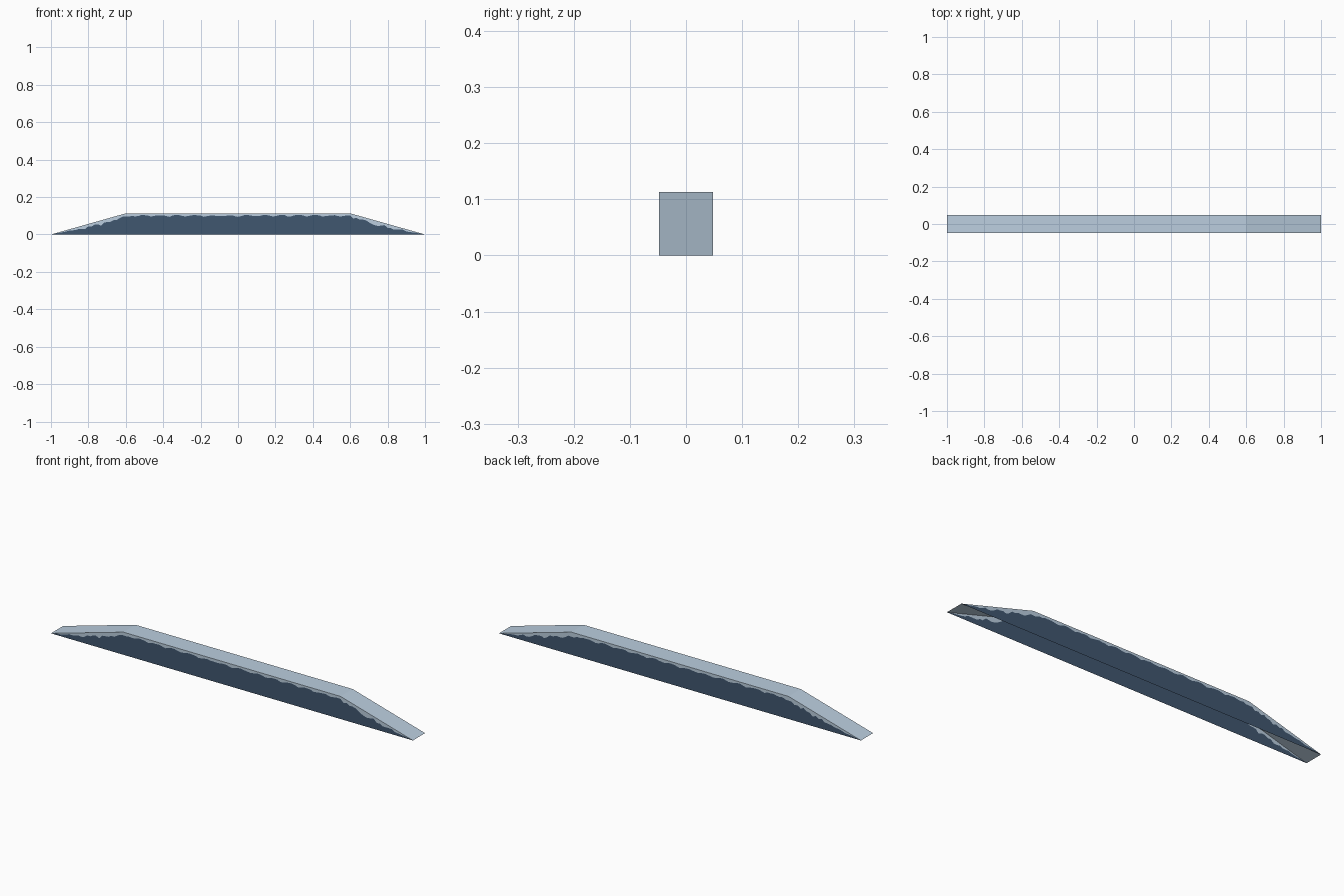
import bpy, bmesh, math, random

if "Cube" in bpy.data.objects:
    bpy.data.objects.remove(bpy.data.objects["Cube"])

random.seed(4)
HALF_LEN, FLAT, HALF_W, HEIGHT = 1.0, 0.6, 0.048, 0.113


def srgb(r, g, b):
    def lin(c):
        c /= 255
        return c / 12.92 if c <= 0.04045 else ((c + 0.055) / 1.055) ** 2.4
    return (lin(r), lin(g), lin(b), 1)


def material(name, rgb):
    m = bpy.data.materials.new(name)
    m.diffuse_color = srgb(*rgb)
    m.use_nodes = True
    m.node_tree.nodes["Principled BSDF"].inputs["Base Color"].default_value = m.diffuse_color
    return m


LIGHT, NAVY = 0, 1
mats = [material("pale_blue_grey", (187, 206, 223)),
        material("dark_navy", (64, 87, 112))]


def top(x):
    """Height of the trapezoid profile at x."""
    return HEIGHT * min(1, (HALF_LEN - abs(x)) / (HALF_LEN - FLAT))


bm = bmesh.new()


def face(points, mat):
    unique = []
    for p in points:
        if p not in unique:
            unique.append(p)
    if len(unique) > 2:
        bm.faces.new([bm.verts.new(p) for p in unique]).material_index = mat


# top deck and the two end ramps (the underside is open)
for a, b in ((-HALF_LEN, -FLAT), (-FLAT, FLAT), (FLAT, HALF_LEN)):
    face([(a, -HALF_W, top(a)), (b, -HALF_W, top(b)),
          (b, HALF_W, top(b)), (a, HALF_W, top(a))], LIGHT)

# long sides: navy rock with a ragged pale edge along the top
N = 120
xs = [round(-1 + 2 * i / N, 4) for i in range(N + 1)]
for side in (-1, 1):
    paint = []
    for x in xs:
        wave = 0.008 * (1 - abs(math.sin(x * 34)))
        gap = 0.008 + wave + random.uniform(0, 0.004)
        if abs(x) > FLAT - 0.02:
            gap += random.uniform(0.0, 0.012)
            gap *= min(1, top(x) / 0.06)
        paint.append(max(0.0, top(x) - gap))
    y = side * HALF_W
    for i in range(N):
        a, b, pa, pb = xs[i], xs[i + 1], paint[i], paint[i + 1]
        quads = (([(a, y, 0.0), (b, y, 0.0), (b, y, pb), (a, y, pa)], NAVY),
                 ([(a, y, pa), (b, y, pb), (b, y, top(b)), (a, y, top(a))], LIGHT))
        for pts, mat in quads:
            face(pts if side < 0 else pts[::-1], mat)

bmesh.ops.remove_doubles(bm, verts=bm.verts, dist=1e-5)

me = bpy.data.meshes.new("snowy_platform")
bm.to_mesh(me)
bm.free()
for m in mats:
    me.materials.append(m)
bpy.context.collection.objects.link(bpy.data.objects.new("snowy_platform", me))
